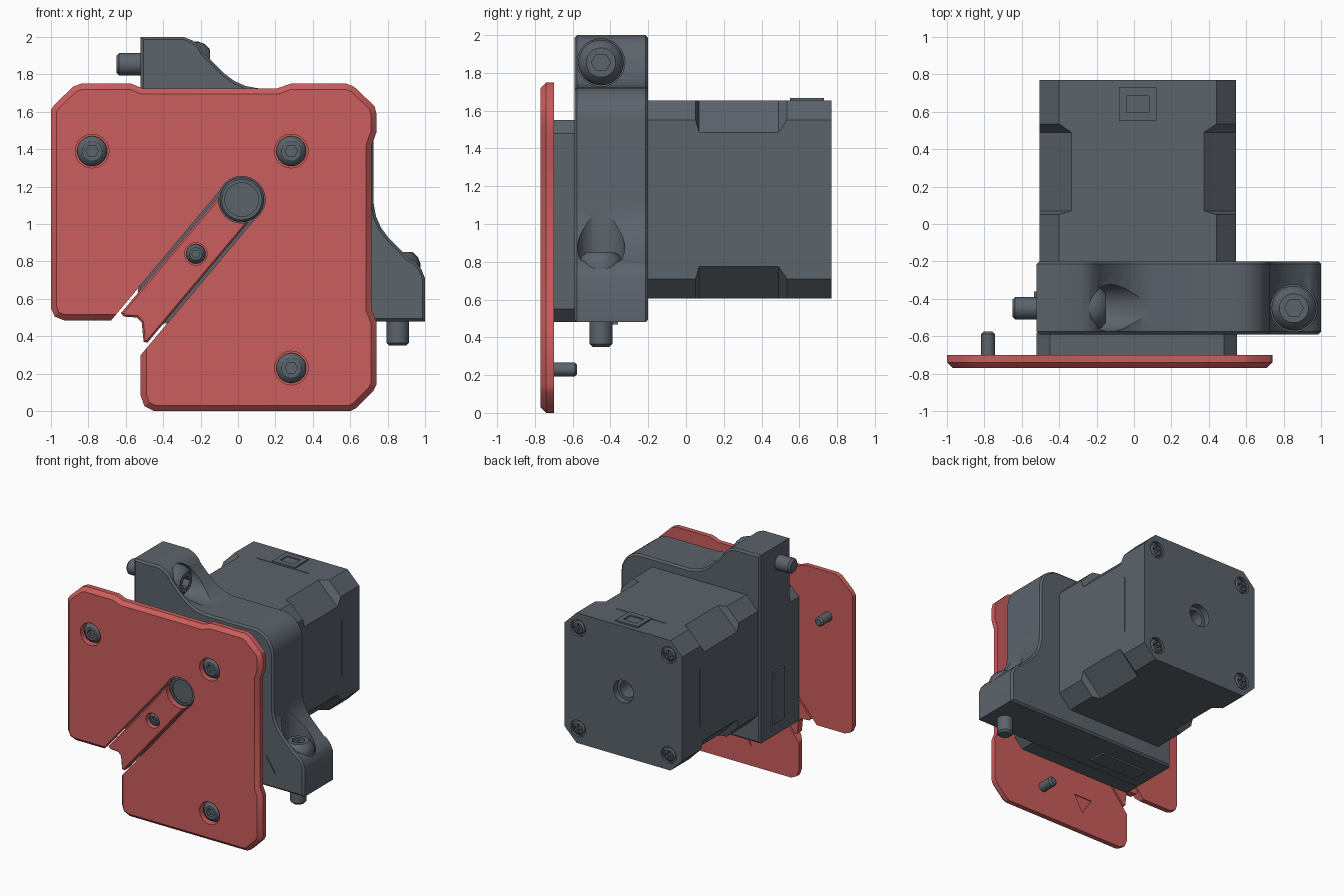
import bpy, bmesh
from math import sin, cos, pi, radians
from mathutils import Vector

cube = bpy.data.objects.get("Cube")
if cube:
    bpy.data.objects.remove(cube, do_unlink=True)


def material(name, rgb):
    m = bpy.data.materials.new(name)
    m.use_nodes = True
    m.diffuse_color = (*rgb, 1)
    m.node_tree.nodes["Principled BSDF"].inputs["Base Color"].default_value = (*rgb, 1)
    return m


GREY = material("slate_grey", (0.105, 0.125, 0.147))
RED = material("coral_red", (0.60, 0.11, 0.11))


def loft(name, rings, mat=GREY, bevel=0, bevel_ends=(0, -1)):
    """Skin a list of equal rings, cap both ends, optionally bevel the end loops."""
    bm = bmesh.new()
    vs = [[bm.verts.new(p) for p in r] for r in rings]
    n = len(rings[0])
    for a, b in zip(vs, vs[1:]):
        for i in range(n):
            bm.faces.new((a[i], a[(i + 1) % n], b[(i + 1) % n], b[i]))
    caps = [bm.faces.new(vs[0]), bm.faces.new(vs[-1])]
    bmesh.ops.recalc_face_normals(bm, faces=bm.faces)
    if bevel:
        edges = {e for k in bevel_ends for e in caps[k].edges}
        bmesh.ops.bevel(bm, geom=list(edges), offset=bevel, segments=1, affect='EDGES')
    bmesh.ops.remove_doubles(bm, verts=bm.verts, dist=1e-5)
    bmesh.ops.recalc_face_normals(bm, faces=bm.faces)
    mesh = bpy.data.meshes.new(name)
    bm.to_mesh(mesh)
    bm.free()
    mesh.materials.append(mat)
    ob = bpy.data.objects.new(name, mesh)
    bpy.context.collection.objects.link(ob)
    return ob


def prism(name, pts, y0, y1, mat=GREY, **kw):
    """Extrude an (x, z) outline along y."""
    return loft(name, [[(x, y, z) for x, z in pts] for y in (y0, y1)], mat, **kw)


def box(name, lo, hi, **kw):
    pts = [(lo[0], lo[2]), (hi[0], lo[2]), (hi[0], hi[2]), (lo[0], hi[2])]
    return prism(name, pts, lo[1], hi[1], **kw)


def lathe(name, origin, axis, profile, segs=32, mat=GREY):
    """Revolve (radius, distance) points around an axis."""
    q = Vector(axis).to_track_quat('Z', 'Y')
    o = Vector(origin)
    rings = [[o + q @ Vector((max(r, 1e-7) * cos(2 * pi * i / segs),
                              max(r, 1e-7) * sin(2 * pi * i / segs), t))
              for i in range(segs)] for r, t in profile]
    return loft(name, rings, mat)


def rod(origin, axis, r, t0, t1, segs=32):
    return lathe("cutter", origin, axis, [(r, t0), (r, t1)], segs)


def cut(ob, *cutters):
    """Subtract the cutters, bake the result and remove them."""
    for c in cutters:
        c.hide_render = True
        mod = ob.modifiers.new("cut", 'BOOLEAN')
        mod.object, mod.solver = c, 'EXACT'
    dg = bpy.context.evaluated_depsgraph_get()
    mesh = bpy.data.meshes.new_from_object(ob.evaluated_get(dg))
    ob.modifiers.clear()
    ob.data = mesh
    for c in cutters:
        bpy.data.objects.remove(c, do_unlink=True)


def bolt(name, origin, axis, head_r, head_h, shaft_r, length):
    """Button head bolt with a hex socket; origin is under the head."""
    c = min(0.015, shaft_r / 3)
    ob = lathe(name, origin, axis, [
        (0, -length), (shaft_r - c, -length), (shaft_r, c - length), (shaft_r, 0), (head_r, 0),
        (head_r, head_h * .4), (head_r * .88, head_h * .75), (head_r * .65, head_h), (0, head_h)])
    cut(ob, rod(origin, axis, head_r * .42, head_h * .4, head_h + .1, 6))


def swap(x, z):
    """Mirror across the bracket's diagonal."""
    return z - 1, x + 1


CX, CZ = 0.02, 1.13
FRONT, BACK = (0, -1, 0), (0, 1, 0)
shaft = (CX, 0, CZ)

# Cover plate with chamfered front edge
outline = [(-1, .55), (-1, 1.61), (-.98, 1.64), (-.88, 1.735), (-.84, 1.75), (-.57, 1.75),
           (-.51, 1.725), (.21, 1.725), (.28, 1.75), (.58, 1.75), (.62, 1.735), (.73, 1.63),
           (.74, 1.59), (.74, 1.49), (.715, 1.42), (.715, .54), (.74, .48), (.74, .14),
           (.725, .11), (.63, .015), (.6, 0), (-.45, 0), (-.5, .025), (-.52, .08),
           (-.52, .485), (-.93, .485), (-.98, .505)]
plate = prism("cover_plate", outline, -.77, -.70, RED, bevel=.03, bevel_ends=(0,))

# Diagonal slot in the plate, and the strip that fills it
a = radians(50)


def diagonal(side, t):
    return CX + side * sin(a) - t * cos(a), CZ - side * cos(a) - t * sin(a)


slot = [diagonal(-.12, 0), diagonal(-.12, 1.3), diagonal(.12, 1.3), diagonal(.12, 0)]
screws = [(-.78, 1.39), (.285, 1.39), (.285, .23)]
cut(plate, prism("cutter", slot, -.9, -.6), rod(shaft, FRONT, .125, .6, .9))
cut(plate, *[rod((x, 0, z), FRONT, .09, .712, .9) for x, z in screws])


def arrow(dx, dz, y0, y1):
    """Shallow triangular pointer mark."""
    tri = [(dx - .08, dz + .065), (dx + .08, dz + .065), (dx + .005, dz - .065)]
    return prism("cutter", tri, y0, y1)


cut(plate, arrow(-.1, .22, -.708, -.6))

strip = prism("slot_strip", [
    diagonal(-.105, 0), diagonal(-.105, .88), (-.61, .505), (-.54, .5), (-.515, .475),
    (-.505, .37), diagonal(.105, .91), diagonal(.105, 0)], -.768, -.70, RED,
    bevel=.01, bevel_ends=(0,))
cut(strip, rod(shaft, FRONT, .125, .6, .9), rod((-.225, 0, .84), FRONT, .06, .712, .9))

# Plate and strip screws
for i, (x, z) in enumerate(screws):
    bolt(f"plate_screw_{i + 1}", (x, -.711, z), FRONT, .08, .05, .037, .135)
bolt("strip_screw", (-.225, -.711, .84), FRONT, .052, .045, .025, .08)

# Bracket with two ears mirrored across its diagonal
half = [(-.52, 2), (-.29, 2), (-.24, 1.98), (-.2, 1.945), (-.185, 1.915), (-.08, 1.81),
        (-.02, 1.765), (.04, 1.738), (.11, 1.725), (.55, 1.725), (.595, 1.719), (.637, 1.7)]
profile = [(-.52, .48)] + half + [(.674, 1.674)] + [swap(*p) for p in reversed(half)]
bracket = prism("bracket", profile, -.59, -.20, bevel=.014)
BY, BZ = -.45, 1.855
top_bolt = (-.25, BY, BZ)
ex, ez = swap(-.25, BZ)
side_bolt = (ex, BY, ez)
cut(bracket, rod(top_bolt, (1, 0, 0), .126, 0, .6), rod(side_bolt, (0, 0, 1), .126, 0, .6))
cut(bracket, rod(shaft, FRONT, .105, 0, .9), arrow(.74, .665, -.7, -.582))
for name, pos, axis in (("top_clamp_bolt", top_bolt, (1, 0, 0)),
                        ("side_clamp_bolt", side_bolt, (0, 0, 1))):
    bolt(name, pos, axis, .12, .1, .06, .4)

# Raised pads on the left and lower faces of the bracket
box("left_pad", (-.535, -.5, .58), (-.51, -.36, 1.0))
box("lower_pad", (-.42, -.5, .468), (0, -.36, .49))


def octagon(half_width, c, y):
    h = half_width
    pts = [(h, h - c), (h - c, h), (c - h, h), (-h, h - c),
           (-h, c - h), (c - h, -h), (h - c, -h), (h, c - h)]
    return [(CX + x, y, CZ + z) for x, z in pts]


# Spacer between bracket and plate
spacer = prism("spacer", [(-.52, .48), (.48, .48), (.55, .55), (.55, 1.48), (.48, 1.55),
                          (-.45, 1.55), (-.52, 1.48)], -.70, -.58)
cut(spacer, rod(shaft, FRONT, .105, .5, .9))
lathe("shaft_collar", (CX, -.74, CZ), BACK,
      [(.118, .01), (.118, .1), (.09, .1), (.09, 0), (.108, 0), (.118, .01)])

# Motor with deeper corner chamfers along the middle
sections = [(-.21, .105), (.05, .105), (.07, .17), (.49, .17), (.535, .105), (.77, .105)]
motor = loft("motor_body", [octagon(.525, c, y) for y, c in sections])
corners = [(CX + sx * .405, CZ + sz * .405) for sx in (-1, 1) for sz in (-1, 1)]
cut(motor, rod(shaft, BACK, .065, -.5, .9))
cut(motor, rod(shaft, BACK, .1, -.5, .6), rod(shaft, BACK, .09, .72, .9),
    *[rod((x, 0, z), BACK, .066, .75, .9) for x, z in corners])
cut(motor, box("cutter", (.54, .542, .9), (.6, .548, 1.36)),
    box("cutter", (-.6, .542, .9), (-.5, .548, 1.36)),
    box("cutter", (-.21, .542, 1.65), (.25, .548, 1.7)))

# Cross-head screws in the motor's rear corners
for i, (x, z) in enumerate(corners):
    screw = lathe(f"rear_screw_{i + 1}", (x, .74, z), BACK,
                  [(0, 0), (.052, 0), (.052, .018), (.04, .028), (0, .028)])
    cut(screw, box("cutter", (x - .032, .755, z - .008), (x + .032, .8, z + .008)),
        box("cutter", (x - .008, .755, z - .032), (x + .008, .8, z + .032)))

# Connector socket on top of the motor
socket = box("connector_socket", (-.08, .55, 1.64), (.12, .73, 1.667))
cut(socket, box("cutter", (-.04, .595, 1.658), (.08, .685, 1.7)))

# Smooth the round parts while keeping edges sharp
bpy.ops.object.select_all(action='DESELECT')
for ob in bpy.context.collection.objects:
    if ob.type == 'MESH':
        ob.select_set(True)
        bpy.context.view_layer.objects.active = ob
bpy.ops.object.shade_smooth_by_angle(angle=radians(28))
